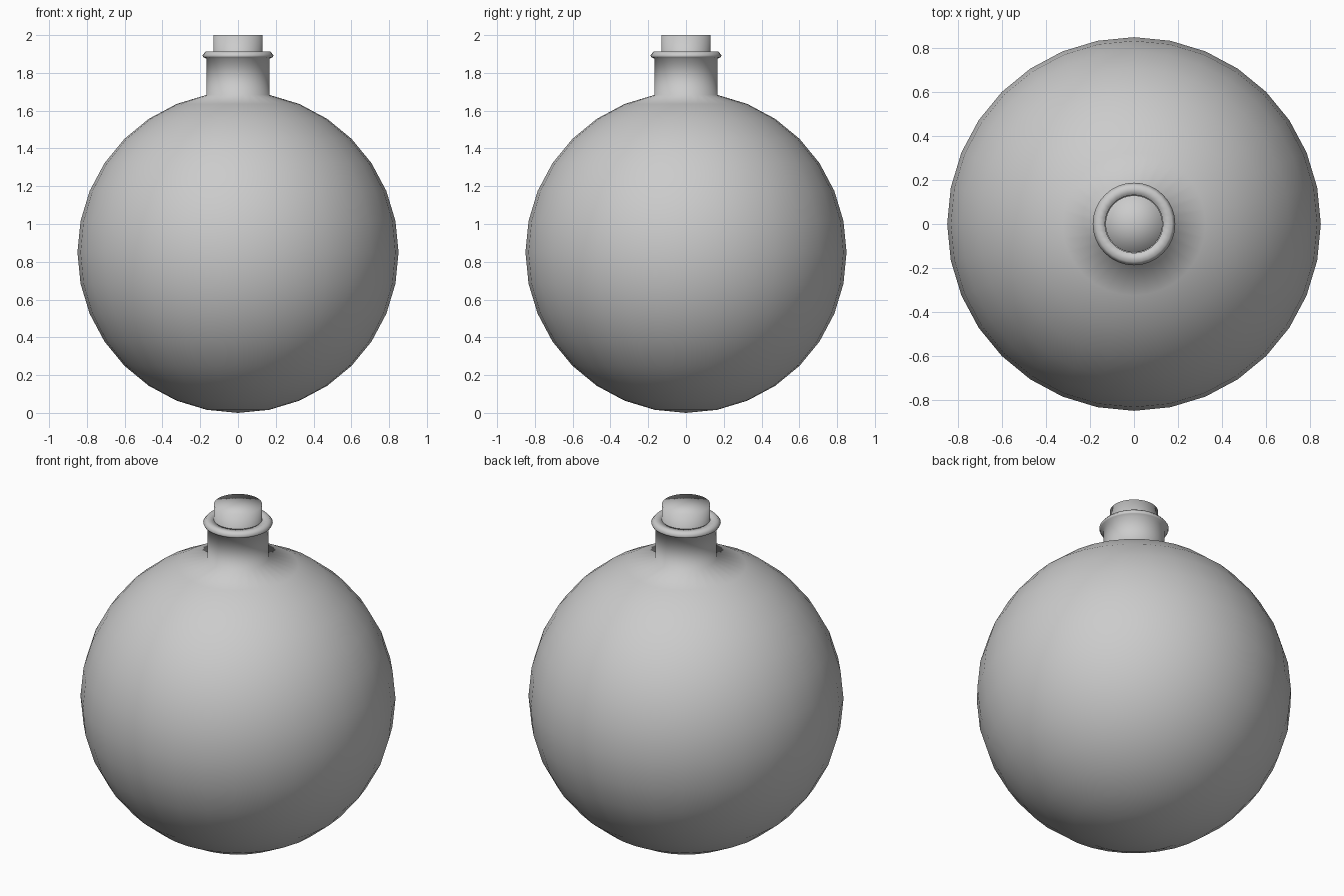
import bpy, bmesh
from math import sin, cos, pi

if "Cube" in bpy.data.objects:
    bpy.data.objects.remove(bpy.data.objects["Cube"])

SEG = 32


def lathe(name, profile):
    """Revolve (radius, z) points round z; a zero radius becomes a pole."""
    bm = bmesh.new()
    rings = []
    for r, z in profile:
        n = 1 if r < 1e-5 else SEG
        rings.append([bm.verts.new((r * cos(2 * pi * i / SEG), r * sin(2 * pi * i / SEG), z))
                      for i in range(n)])
    for a, b in zip(rings, rings[1:]):
        for i in range(SEG):
            j = (i + 1) % SEG
            quad = [a[i % len(a)], a[j % len(a)], b[j % len(b)], b[i % len(b)]]
            bm.faces.new(list(dict.fromkeys(quad)))
    bmesh.ops.recalc_face_normals(bm, faces=bm.faces)
    mesh = bpy.data.meshes.new(name)
    bm.to_mesh(mesh)
    bm.free()
    mesh.shade_smooth()
    obj = bpy.data.objects.new(name, mesh)
    bpy.context.collection.objects.link(obj)
    return obj


# Round body with its neck, flared lip and the bore that holds the stopper
R, STEPS = 0.85, 16
body = [(R * sin(pi * k / STEPS), R - R * cos(pi * k / STEPS)) for k in range(STEPS)]
neck_r = body[-1][0]
lip = [(neck_r, 1.875), (0.183, 1.882), (0.188, 1.893), (0.172, 1.912)]
bore = [(0.132, 1.912), (0.132, 1.70), (0, 1.70)]
lathe("flask", body + lip + bore)

# Stopper pushed into the neck
lathe("stopper", [(0, 1.72), (0.13, 1.72), (0.13, 2.0), (0, 2.0)])
